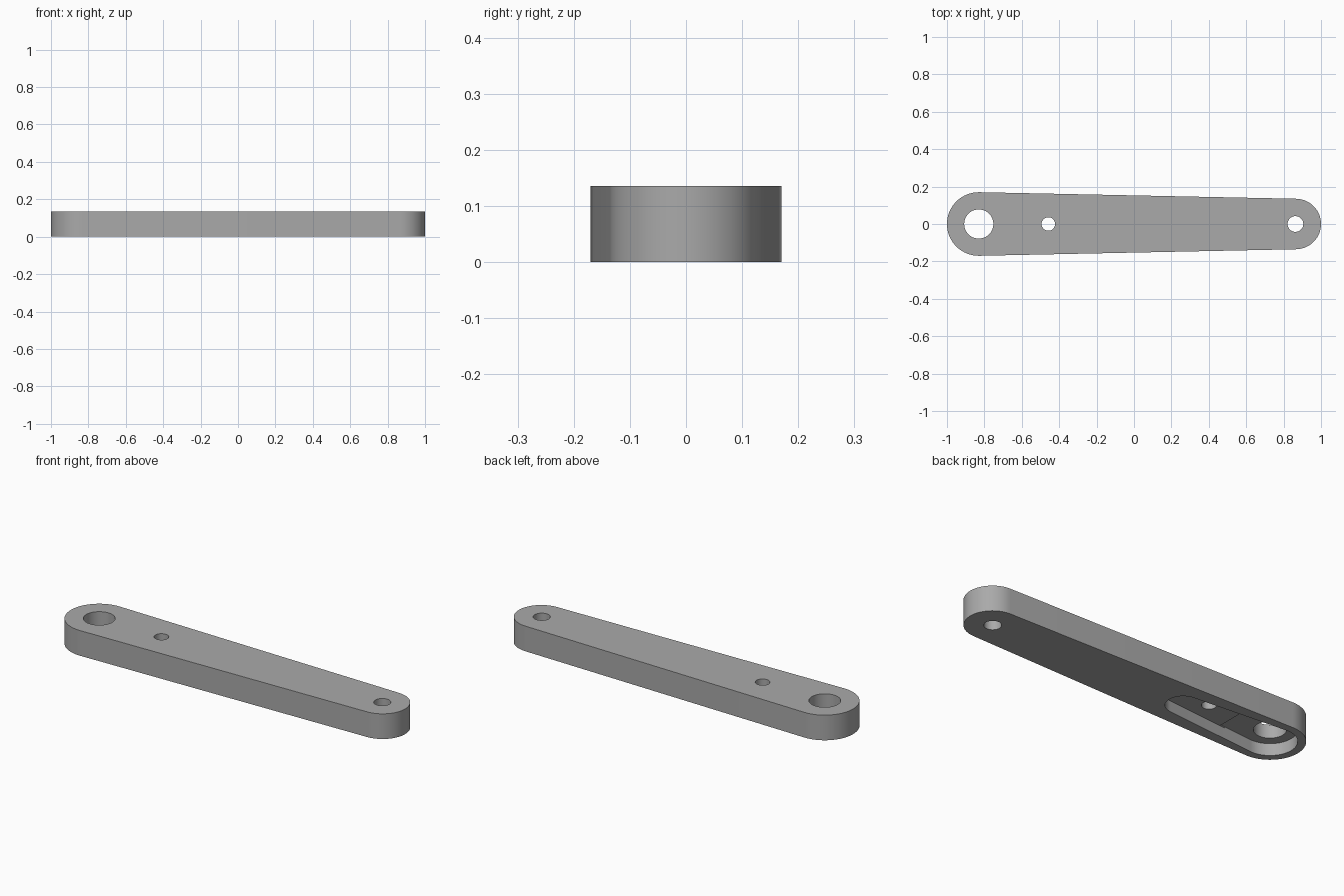
import bpy, bmesh, math

cube = bpy.data.objects.get("Cube")
if cube:
    bpy.data.objects.remove(cube, do_unlink=True)

HEIGHT = 0.136
BIG_X, SMALL_X = -0.83, 0.865

grey = bpy.data.materials.new("plain grey")
grey.use_nodes = True
grey.diffuse_color = (0.40, 0.40, 0.40, 1)
grey.node_tree.nodes["Principled BSDF"].inputs["Base Color"].default_value = grey.diffuse_color


def tapered_outline(x1, r1, x2, r2, steps=32):
    """Two round ends joined by their common tangents."""
    tilt = math.acos((r1 - r2) / (x2 - x1))
    points = []
    for x, r, start, end in ((x2, r2, -tilt, tilt), (x1, r1, tilt, 2 * math.pi - tilt)):
        for i in range(steps + 1):
            a = start + (end - start) * i / steps
            points.append((x + r * math.cos(a), r * math.sin(a)))
    return points


def circle(x, r, steps=48):
    turns = [2 * math.pi * i / steps for i in range(steps)]
    return [(x + r * math.cos(a), r * math.sin(a)) for a in turns]


def prism(name, outline, z0, z1):
    bm = bmesh.new()
    face = bm.faces.new([bm.verts.new((x, y, z0)) for x, y in outline])
    top = bmesh.ops.extrude_face_region(bm, geom=[face])["geom"]
    verts = [v for v in top if isinstance(v, bmesh.types.BMVert)]
    bmesh.ops.translate(bm, verts=verts, vec=(0, 0, z1 - z0))
    bmesh.ops.recalc_face_normals(bm, faces=bm.faces)
    mesh = bpy.data.meshes.new(name)
    bm.to_mesh(mesh)
    bm.free()
    mesh.materials.append(grey)
    obj = bpy.data.objects.new(name, mesh)
    bpy.context.collection.objects.link(obj)
    return obj


def cut(target, cutter):
    cutter.hide_render = True
    mod = target.modifiers.new("cut", "BOOLEAN")
    mod.operation, mod.solver, mod.object = "DIFFERENCE", "EXACT", cutter
    bpy.context.view_layer.objects.active = target
    bpy.ops.object.modifier_apply(modifier=mod.name)
    bpy.data.objects.remove(cutter, do_unlink=True)


# Tapered arm
arm = prism("lever_arm", tapered_outline(BIG_X, 0.17, SMALL_X, 0.135), 0, HEIGHT)

# Underside pocket, slightly deeper around the large bore
pocket = tapered_outline(BIG_X, 0.13, -0.30, 0.085)
cut(arm, prism("pocket_cutter", pocket, -0.05, 0.058))
step_x = -0.62
deep = [(x, y) for x, y in pocket if x < step_x]
half = 0.13 - 0.045 * (step_x - BIG_X) / 0.53
deep = [(step_x, half)] + deep + [(step_x, -half)]
cut(arm, prism("deep_pocket_cutter", deep, -0.05, 0.064))

# Through holes
for x, r in ((BIG_X, 0.078), (-0.458, 0.036), (0.863, 0.042)):
    cut(arm, prism("hole_cutter", circle(x, r), -0.1, HEIGHT + 0.1))

bpy.ops.object.select_all(action="DESELECT")
arm.select_set(True)
bpy.context.view_layer.objects.active = arm
bpy.ops.object.shade_smooth_by_angle(angle=math.radians(30))
